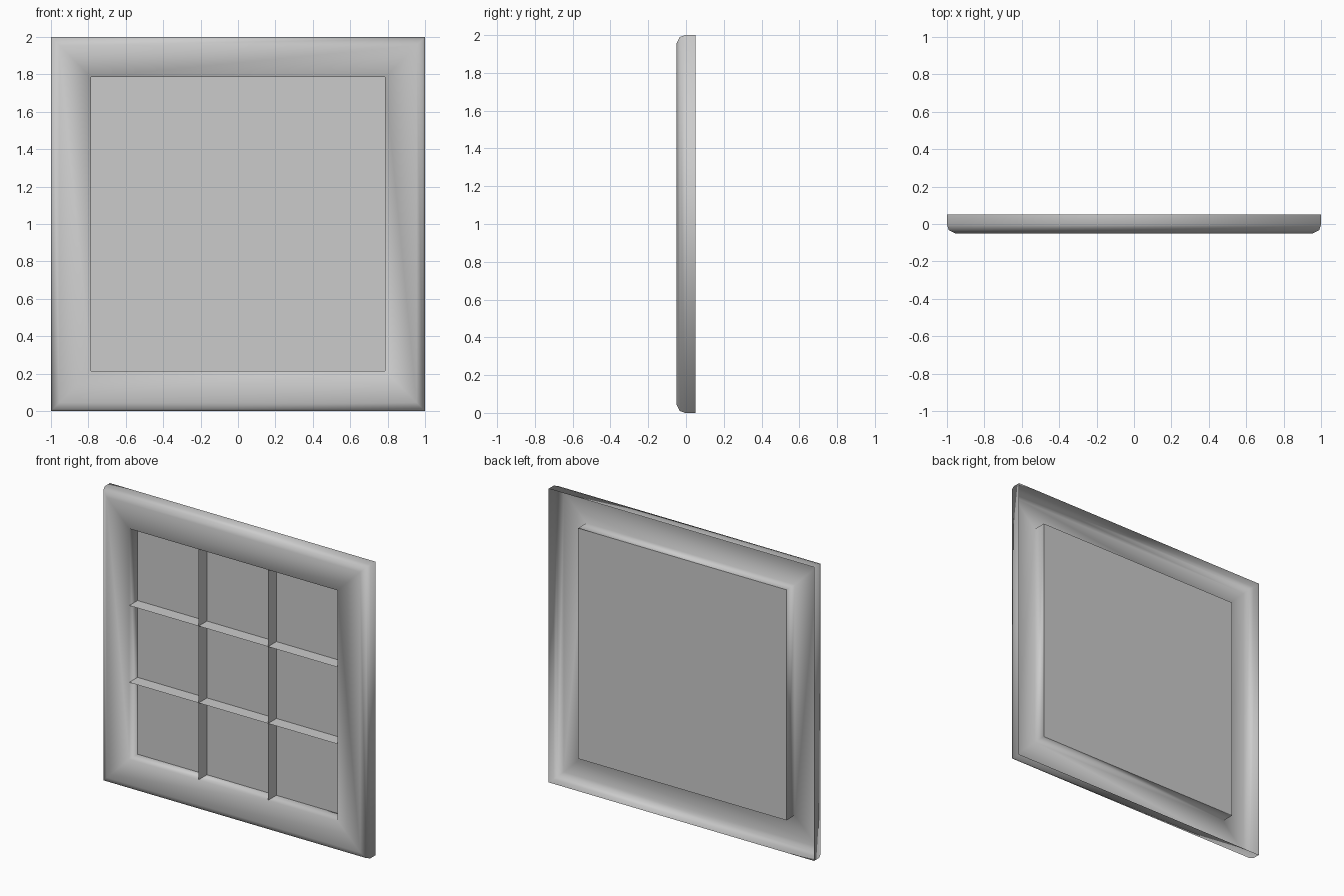
import bpy
import bmesh

if "Cube" in bpy.data.objects:
    bpy.data.objects.remove(bpy.data.objects["Cube"])

HALF = 1.0        # half of the outer size
OPEN = 0.785      # half of the opening
BACK = 0.04       # depth of the pane
FRONT = -0.05     # front face of the frame
CZ = 1.0          # height of the centre


def make_object(name, bm, smooth=False):
    mesh = bpy.data.meshes.new(name)
    bm.to_mesh(mesh)
    bm.free()
    obj = bpy.data.objects.new(name, mesh)
    bpy.context.collection.objects.link(obj)
    for p in mesh.polygons:
        p.use_smooth = smooth
    return obj


def sheet(name, corners):
    bm = bmesh.new()
    bm.faces.new([bm.verts.new(c) for c in corners])
    return make_object(name, bm)


# Frame: square rings swept through a profile (inset, y); the back is open
profile = [(0, 0.05), (0, -0.005), (0.01, -0.033), (0.045, FRONT),
           (HALF - OPEN, FRONT), (HALF - OPEN, BACK)]
bm = bmesh.new()
rings = []
for inset, y in profile:
    r = HALF - inset
    rings.append([bm.verts.new((sx * r, y, CZ + sz * r))
                  for sx, sz in ((-1, -1), (1, -1), (1, 1), (-1, 1))])
for a, b in zip(rings, rings[1:]):
    for i in range(4):
        j = (i + 1) % 4
        bm.faces.new((a[i], a[j], b[j], b[i]))
bmesh.ops.recalc_face_normals(bm, faces=bm.faces)
# the front ring must face -y
bm.faces.ensure_lookup_table()
if any(f.normal.y > 0.9 for f in bm.faces):
    bmesh.ops.reverse_faces(bm, faces=bm.faces)
make_object("window_frame", bm, smooth=True)

# Window pane closing the rear of the opening
lo, hi = CZ - OPEN, CZ + OPEN
sheet("window_pane", [(-OPEN, BACK, lo), (OPEN, BACK, lo),
                      (OPEN, BACK, hi), (-OPEN, BACK, hi)])

# Paper-thin glazing bars dividing the opening into nine cells
for side, label in ((-1, "low"), (1, "high")):
    t = side * OPEN / 3
    sheet("vertical_bar_" + label, [(t, FRONT, lo), (t, BACK, lo),
                                    (t, BACK, hi), (t, FRONT, hi)])
    sheet("horizontal_bar_" + label, [(-OPEN, FRONT, CZ + t), (OPEN, FRONT, CZ + t),
                                      (OPEN, BACK, CZ + t), (-OPEN, BACK, CZ + t)])
